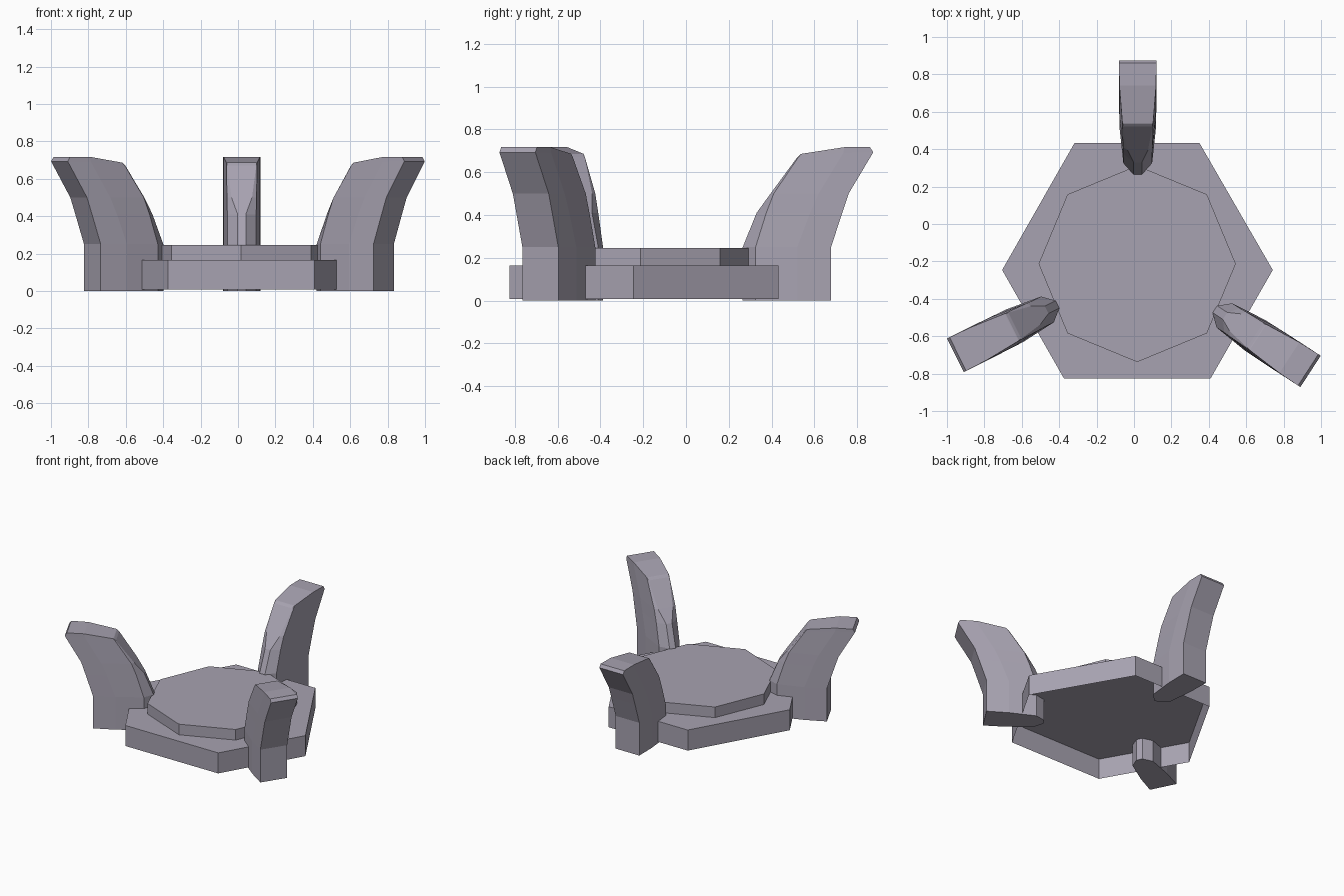
import bpy, bmesh, math
from mathutils import Matrix

if "Cube" in bpy.data.objects:
    bpy.data.objects.remove(bpy.data.objects["Cube"])

stone = bpy.data.materials.new("grey violet stone")
stone.diffuse_color = (0.39, 0.365, 0.44, 1)
stone.use_nodes = True
stone.node_tree.nodes["Principled BSDF"].inputs["Base Color"].default_value = stone.diffuse_color


def finish(bm, name):
    mesh = bpy.data.meshes.new(name)
    bm.to_mesh(mesh)
    bm.free()
    mesh.materials.append(stone)
    ob = bpy.data.objects.new(name, mesh)
    bpy.context.collection.objects.link(ob)
    return ob


def open_slab(name, outline, z0, z1):
    """Shell with walls and a top, open underneath (outline counter-clockwise)."""
    bm = bmesh.new()
    low = [bm.verts.new((x, y, z0)) for x, y in outline]
    top = [bm.verts.new((x, y, z1)) for x, y in outline]
    bm.faces.new(top)
    n = len(outline)
    for i in range(n):
        j = (i + 1) % n
        bm.faces.new((low[i], low[j], top[j], top[i]))
    return finish(bm, name)


# Irregular six-sided base, hollow below
open_slab("base_slab", [(-.705, -.246), (-.375, -.825), (.41, -.825),
                        (.742, -.246), (.35, .433), (-.318, .433)], .008, .165)

# Eight-sided upper step
open_slab("upper_step", [(.017 + .527 * math.cos(i * math.pi / 4),
                          -.213 + .525 * math.sin(i * math.pi / 4)) for i in range(8)],
          .165, .246)

# Claw half sections, bottom to top: (radial, z) of outer edge, middle,
# chamfer and nose, then the half widths of chamfer and nose
LEVELS = [
    ((.678, 0), (.52, 0), (.325, 0), (.265, 0), .077, .022),
    ((.678, .25), (.52, .25), (.325, .25), (.265, .25), .077, .022),
    ((.73, .41), (.58, .41), (.375, .41), (.33, .41), .077, .022),
    ((.76, .50), (.62, .50), (.41, .50), (.395, .50), .079, .055),
    ((.875, .693), (.735, .69), (.525, .67), (.52, .67), .082, .078),
    ((.86, .717), (.74, .717), (.54, .686), (.535, .684), .082, .079),
]


def claw(name, tip, angle):
    bm = bmesh.new()
    rings = []
    for o, m, c, n, wc, wn in LEVELS:
        half = [(o, .1), (m, .098), (c, wc), (n, wn)]
        pts = [(p[0] - .875, w, p[1]) for p, w in half]
        pts += [(x, -y, z) for x, y, z in reversed(pts)]
        rings.append([bm.verts.new(p) for p in pts])
    for a, b in zip(rings, rings[1:]):
        for i in range(8):
            j = (i + 1) % 8
            bm.faces.new((a[i], a[j], b[j], b[i]))
    bm.faces.new(rings[0])
    top = rings[-1]
    for i in range(3):
        bm.faces.new((top[i], top[i + 1], top[6 - i], top[7 - i]))
    bmesh.ops.recalc_face_normals(bm, faces=bm.faces)
    ob = finish(bm, name)
    ob.matrix_world = Matrix.Translation((*tip, 0)) @ Matrix.Rotation(math.radians(angle), 4, 'Z')


# Three outward-curving claws
claw("back_claw", (.02, .875), 90)
claw("left_claw", (-.955, -.702), 206.5)
claw("right_claw", (.944, -.788), -33)
